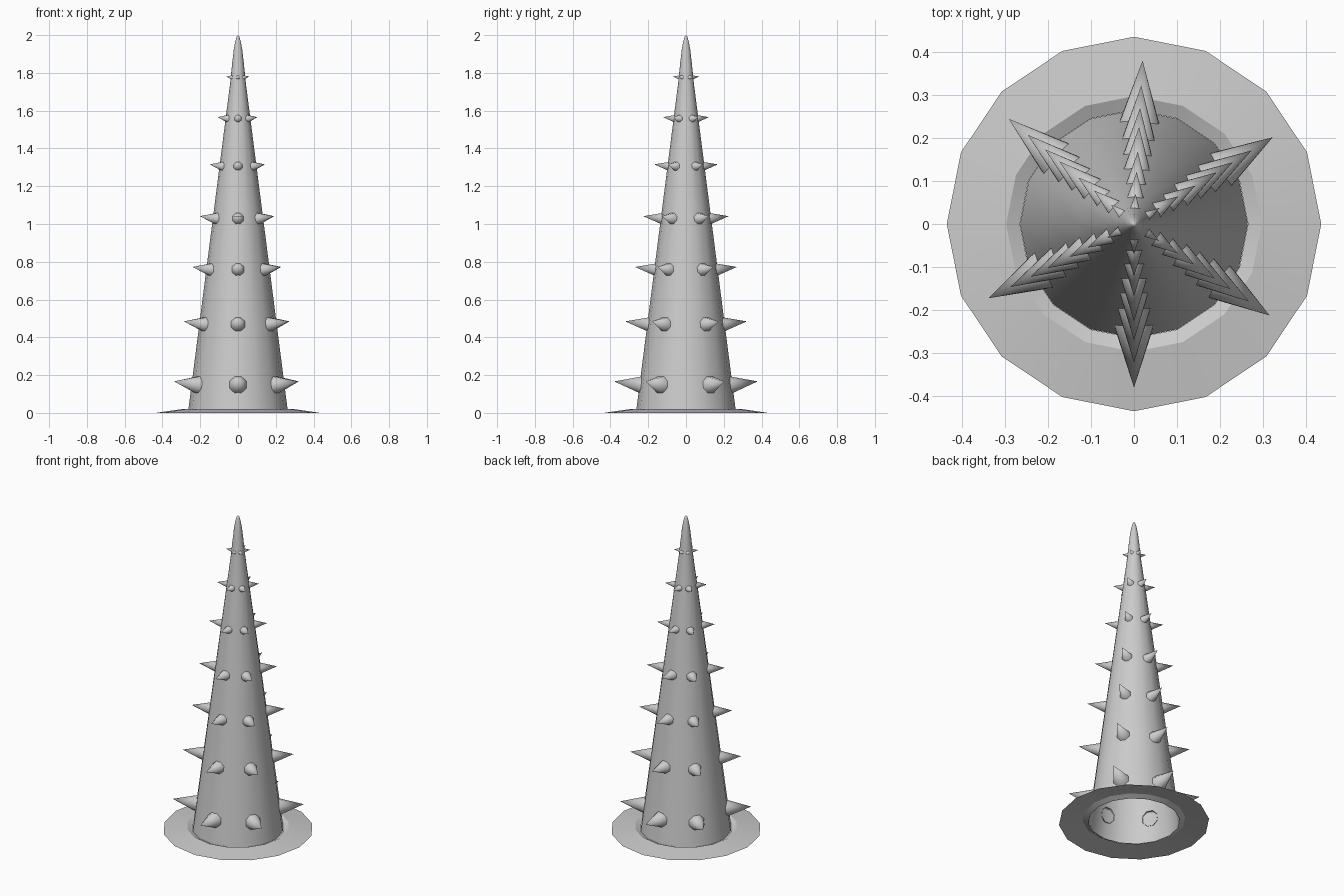
import bpy, math
from mathutils import Vector

if "Cube" in bpy.data.objects:
    bpy.data.objects.remove(bpy.data.objects["Cube"])

def make_mesh(name, verts, faces, angle):
    me = bpy.data.meshes.new(name)
    me.from_pydata(verts, [], faces)
    me.update()
    ob = bpy.data.objects.new(name, me)
    bpy.context.collection.objects.link(ob)
    bpy.ops.object.select_all(action='DESELECT')
    ob.select_set(True)
    bpy.context.view_layer.objects.active = ob
    bpy.ops.object.shade_smooth_by_angle(angle=math.radians(angle))
    return ob

def lathe(name, profile, sides=16, tip=None, angle=50):
    verts, faces = [], []
    for r, z in profile:
        for i in range(sides):
            a = 2 * math.pi * i / sides
            verts.append((r * math.cos(a), r * math.sin(a), z))
    for k in range(len(profile) - 1):
        for i in range(sides):
            j = (i + 1) % sides
            b = k * sides
            faces.append((b + i, b + j, b + sides + j, b + sides + i))
    if tip is not None:
        b = (len(profile) - 1) * sides
        verts.append((0, 0, tip))
        faces += [(b + i, b + (i + 1) % sides, len(verts) - 1) for i in range(sides)]
    return make_mesh(name, verts, faces, angle)

# hollow tapering horn with a rounded tip
BASE_R, SLOPE = 0.265, 0.128
def horn_radius(z):
    return BASE_R - SLOPE * z

profile = [(horn_radius(z), z) for z in (0.005, 0.47, 1.03, 1.56, 1.74)]
profile += [(0.032, 1.84), (0.023, 1.92), (0.015, 1.965), (0.007, 1.992)]
lathe("horn", profile, tip=2.0)

# thin ground skirt with a raised inner lip
lathe("base_skirt", [(0.435, 0.0), (0.297, 0.02), (0.265, 0.005)][:], angle=20)

# rings of spikes: height, tip radius from axis, base radius
rings = [(0.148, 0.380, 0.050), (0.468, 0.322, 0.042), (0.758, 0.270, 0.037),
         (1.028, 0.226, 0.034), (1.305, 0.168, 0.027), (1.557, 0.121, 0.023),
         (1.775, 0.070, 0.015)]
azimuths = (87, 32, -34, -90, 207, 140)
SIDES = 8
verts, faces = [], []
for z, tip_r, rad in rings:
    for az in azimuths:
        a = math.radians(az)
        out = Vector((math.cos(a), math.sin(a), 0))
        side = Vector((-math.sin(a), math.cos(a), 0))
        axis = (out + Vector((0, 0, SLOPE))).normalized()
        up = axis.cross(side)
        r0 = horn_radius(z) - 0.012
        base = out * r0 + Vector((0, 0, z))
        tip = base + axis * ((tip_r - r0) / axis.dot(out))
        n = len(verts)
        for i in range(SIDES):
            t = 2 * math.pi * (i + 0.5) / SIDES
            verts.append(base + side * (rad * math.cos(t)) + up * (rad * math.sin(t)))
        verts.append(tip)
        faces += [(n + i, n + (i + 1) % SIDES, n + SIDES) for i in range(SIDES)]
make_mesh("spikes", verts, faces, 60)
